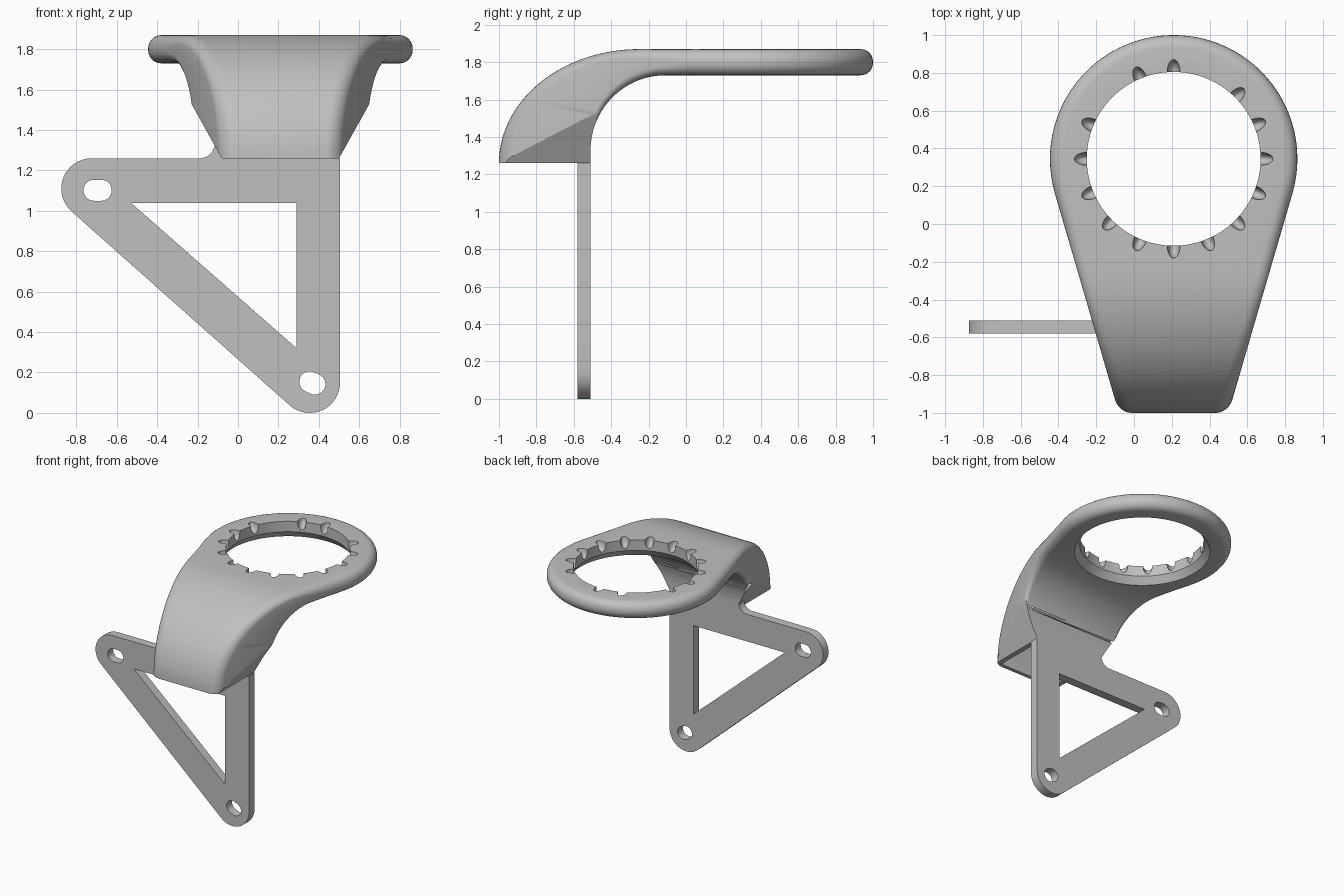
import bpy, bmesh
from math import sin, cos, pi, radians, atan2, acos, hypot
from mathutils import Vector, Matrix

if "Cube" in bpy.data.objects:
    bpy.data.objects.remove(bpy.data.objects["Cube"])

grey = bpy.data.materials.new("plain grey")
grey.use_nodes = True
grey.diffuse_color = (0.53, 0.53, 0.53, 1)
grey.node_tree.nodes["Principled BSDF"].inputs["Base Color"].default_value = (0.53, 0.53, 0.53, 1)

CX, CY, R, HOLE = 0.21, 0.345, 0.655, 0.46    # ring centre and radii
TOP, UNDER, BASE = 1.87, 1.73, 1.26           # ring top, ring underside, foot of the arch
FRONT_HALF = 0.29                             # half width at the front edge
BACK_Y = -0.51                                # back of the arch foot and of the plate

# Angle at which the tapered sides leave the ring
reach = CY + 1.0
THETA = acos(R / hypot(FRONT_HALF, reach)) - atan2(reach, FRONT_HALF)


def half_width(y):
    return (R - (y - CY) * sin(THETA)) / cos(THETA)


def new_object(name, bm):
    bmesh.ops.recalc_face_normals(bm, faces=bm.faces[:])
    mesh = bpy.data.meshes.new(name)
    bm.to_mesh(mesh)
    bm.free()
    obj = bpy.data.objects.new(name, mesh)
    bpy.context.collection.objects.link(obj)
    mesh.materials.append(grey)
    return obj


def activate(obj):
    bpy.ops.object.select_all(action='DESELECT')
    obj.select_set(True)
    bpy.context.view_layer.objects.active = obj


def smooth(obj):
    activate(obj)
    bpy.ops.object.shade_smooth_by_angle(angle=radians(32))


def cut(obj, cutter):
    cutter.hide_render = True
    mod = obj.modifiers.new("cut", 'BOOLEAN')
    mod.operation, mod.solver, mod.object = 'DIFFERENCE', 'EXACT', cutter
    activate(obj)
    bpy.ops.object.modifier_apply(modifier=mod.name)
    bpy.data.objects.remove(cutter)


def rounded_edge(thick, r_out, r_in, steps=6):
    """Rim section from the outer face to the inner: (inset, height fraction)."""
    turn = [i / steps * pi / 2 for i in range(steps + 1)]
    pts = [(r_out * (1 - sin(a)), 1 - r_out * (1 - cos(a)) / thick) for a in turn]
    pts += [(r_in * (1 - sin(a)), r_in * (1 - cos(a)) / thick) for a in reversed(turn)]
    return pts


# --- Holder: arch sections running into the ring ---
sections = []
FILLET = 0.066


def arch_section(p, q, r_in):
    thick = hypot(p[0] - q[0], p[1] - q[1])
    sec = []
    for d, h in rounded_edge(thick, FILLET, r_in):
        y, z = q[0] + (p[0] - q[0]) * h, q[1] + (p[1] - q[1]) * h
        sec.append((half_width(y) - d, y, z))
    return sec


N = 30
for i in range(N, -1, -1):
    f = i / N
    a = f * pi / 2
    outer = (-0.25 - 0.75 * sin(a), BASE + 0.61 * cos(a))
    b = min(f / 0.9, 1) * pi / 2
    drop = max(f - 0.9, 0) / 0.1 * 0.07
    inner = (-0.11 - 0.40 * sin(b), 1.33 + 0.40 * cos(b) - drop)
    sections.append(arch_section(outer, inner, 0.012 + (FILLET - 0.012) * (1 - f)))
sections.append(arch_section((0.0, TOP), (0.02, UNDER), FILLET))

M = 36
for j in range(M + 1):
    t = THETA + (pi / 2 - THETA) * j / M
    sections.append([((R - d) * cos(t), CY + (R - d) * sin(t), UNDER + (TOP - UNDER) * h)
                     for d, h in rounded_edge(TOP - UNDER, FILLET, FILLET)])

bm = bmesh.new()
loops = []
for sec in sections:
    right = [bm.verts.new((CX + x, y, z)) for x, y, z in sec]
    left = [bm.verts.new((CX - x, y, z)) for x, y, z in reversed(sec)]
    loops.append(right + left)
for a, b in zip(loops, loops[1:]):
    for k in range(len(a)):
        n = (k + 1) % len(a)
        bm.faces.new((a[k], a[n], b[n], b[k]))
bm.faces.new(loops[0])
bmesh.ops.remove_doubles(bm, verts=bm.verts[:], dist=1e-5)

# Slanted cuts on both sides of the arch foot
for s in (1, -1):
    part = [f for f in bm.faces
            if f.calc_center_median().y < -0.4 and (f.calc_center_median().x - CX) * s > -0.05]
    geom = list({e for f in part for e in f.edges} | {v for f in part for v in f.verts}) + part
    bmesh.ops.bisect_plane(bm, geom=geom, dist=1e-5, clear_outer=True,
                           plane_co=(CX + s * FRONT_HALF, -0.7, BASE),
                           plane_no=Vector((s * 0.26, 0, -0.145)).normalized())
    bmesh.ops.holes_fill(bm, edges=[e for e in bm.edges if e.is_boundary], sides=0)
holder = new_object("holder_arch_and_ring", bm)

# Hollow under the front of the arch
profile = [(-0.25 - 0.72 * cos(a), BASE + 0.57 * sin(a))
           for a in (radians(4 * i) for i in range(16))]
profile = [(-0.97, 1.15)] + profile + [(-0.59, 1.74), (-0.59, 1.15)]
bm = bmesh.new()
face = bm.faces.new([bm.verts.new((CX - 0.25, y, z)) for y, z in profile])
ext = bmesh.ops.extrude_face_region(bm, geom=[face])
bmesh.ops.translate(bm, vec=(0.5, 0, 0),
                    verts=[v for v in ext["geom"] if isinstance(v, bmesh.types.BMVert)])
cut(holder, new_object("hollow_cutter", bm))

# Ring hole, flared at its lower edge
bm = bmesh.new()
prev = None
for r, z in ((0.5, 1.6), (0.5, 1.73), (HOLE, 1.785), (HOLE, 2.0)):
    loop = [bm.verts.new((CX + r * cos(2 * pi * i / 96), CY + r * sin(2 * pi * i / 96), z))
            for i in range(96)]
    if prev is None:
        bm.faces.new(loop)
    else:
        for i in range(96):
            k = (i + 1) % 96
            bm.faces.new((prev[i], prev[k], loop[k], loop[i]))
    prev = loop
bm.faces.new(prev)
cut(holder, new_object("hole_cutter", bm))

# Sixteen notches round the hole's upper edge
bm = bmesh.new()
for i in range(16):
    place = (Matrix.Translation((CX, CY, TOP)) @ Matrix.Rotation(i * pi / 8, 4, 'Z')
             @ Matrix.Translation((HOLE, 0, 0.003)) @ Matrix.Diagonal((0.066, 0.034, 0.07, 1)))
    bmesh.ops.create_uvsphere(bm, u_segments=20, v_segments=12, radius=1, matrix=place)
cut(holder, new_object("notch_cutter", bm))
smooth(holder)


# --- Triangular mounting plate ---
def arc(cx, cz, r, a0, a1, n=16):
    return [(cx + r * cos(radians(a0 + (a1 - a0) * i / n)),
             cz + r * sin(radians(a0 + (a1 - a0) * i / n))) for i in range(n + 1)]


def slot(cx, cz, r, half, tilt):
    pts = [(x + half, z) for x, z in arc(0, 0, r, -90, 90)]
    pts += [(x - half, z) for x, z in arc(0, 0, r, 90, 270)]
    c, s = cos(radians(tilt)), sin(radians(tilt))
    return [(cx + x * c - z * s, cz + x * s + z * c) for x, z in pts]


outline = (arc(-0.725, 1.11, 0.15, 90, 228) + arc(0.355, 0.15, 0.15, 228, 360)
           + [(0.505, BASE), (0.45, 1.33), (-0.06, 1.37), (-0.10, 1.36)]
           + arc(-0.19, 1.335, 0.075, 0, -90, 10))
window = [(-0.53, 1.04), (0.29, 1.04), (0.29, 0.32)]

curve = bpy.data.curves.new("mounting_plate", 'CURVE')
curve.dimensions, curve.fill_mode, curve.extrude = '2D', 'BOTH', 0.035
for pts in (outline, window, slot(-0.695, 1.102, 0.052, 0.018, 0),
            slot(0.368, 0.148, 0.052, 0.014, -25)):
    spline = curve.splines.new('POLY')
    spline.points.add(len(pts) - 1)
    spline.use_cyclic_u = True
    for p, (x, z) in zip(spline.points, pts):
        p.co = (x, z, 0, 1)
curve.materials.append(grey)
plate = bpy.data.objects.new("mounting_plate", curve)
bpy.context.collection.objects.link(plate)
plate.rotation_euler = (pi / 2, 0, 0)
plate.location = (0, BACK_Y - 0.035, 0)
activate(plate)
bpy.ops.object.convert(target='MESH')
smooth(plate)
